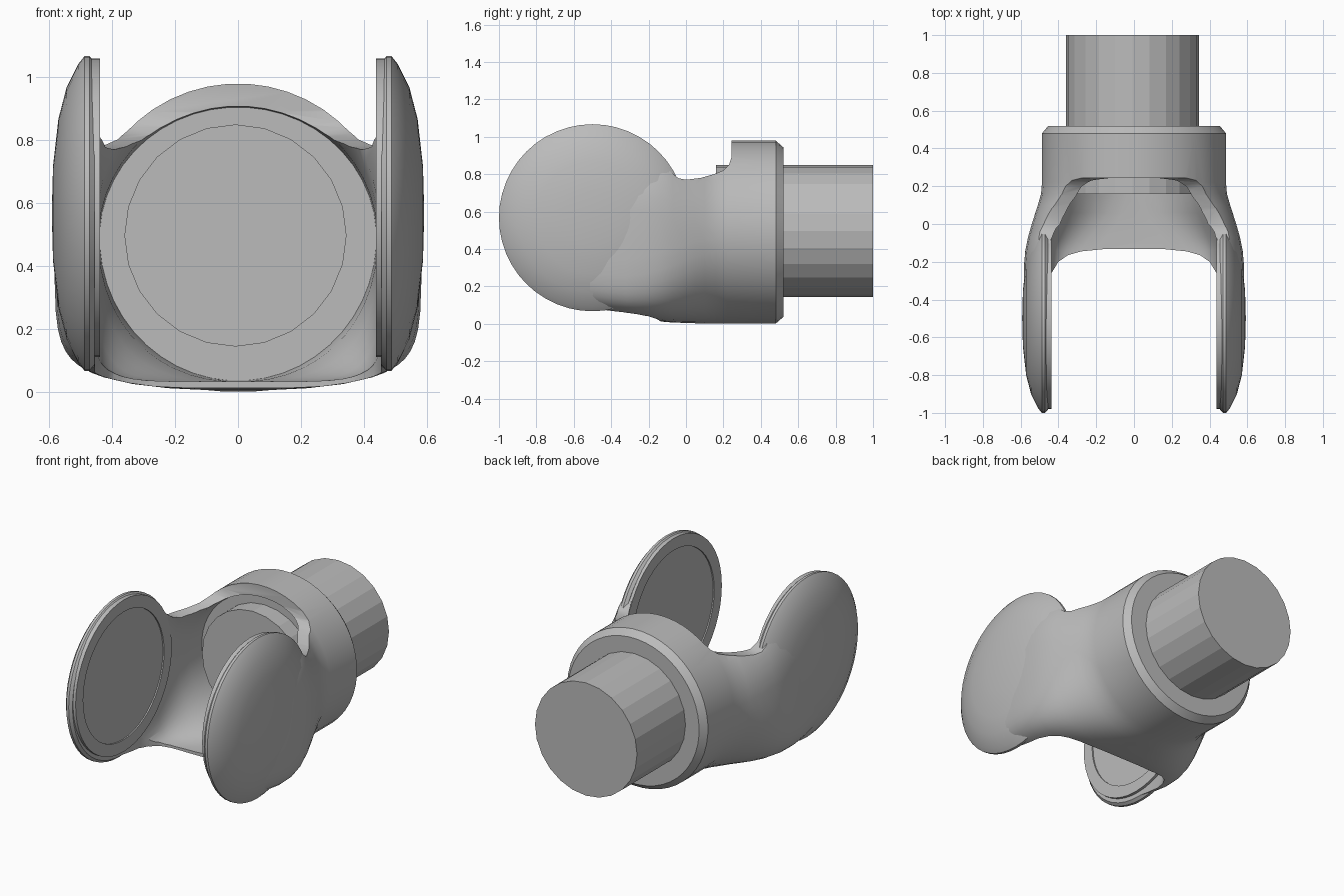
import bpy, bmesh, math
from mathutils import Matrix

if "Cube" in bpy.data.objects:
    bpy.data.objects.remove(bpy.data.objects["Cube"])

grey = bpy.data.materials.new("plain grey")
grey.diffuse_color = (0.5, 0.5, 0.5, 1)
grey.use_nodes = True
grey.node_tree.nodes["Principled BSDF"].inputs["Base Color"].default_value = grey.diffuse_color


def finish(name, bm, angle=None):
    bmesh.ops.recalc_face_normals(bm, faces=bm.faces)
    mesh = bpy.data.meshes.new(name)
    bm.to_mesh(mesh)
    bm.free()
    ob = bpy.data.objects.new(name, mesh)
    bpy.context.collection.objects.link(ob)
    mesh.materials.append(grey)
    if angle:
        smooth(ob, angle)
    return ob


def smooth(ob, angle):
    bpy.ops.object.select_all(action='DESELECT')
    ob.select_set(True)
    bpy.context.view_layer.objects.active = ob
    bpy.ops.object.shade_smooth_by_angle(angle=math.radians(angle))


def loft(name, sections, steps=48):
    """Rounded sections along y: (y, half width, mid z, low z, high z, low power, high power)."""
    bm = bmesh.new()
    rings = []
    for y, a, c, lo, hi, plo, phi in sections:
        ring = []
        for i in range(steps):
            t = 2 * math.pi * (i + 0.5) / steps
            co, si = math.cos(t), math.sin(t)
            p, h = (phi, hi - c) if si > 0 else (plo, c - lo)
            x = a * math.copysign(abs(co) ** (2 / p), co)
            z = c + h * math.copysign(abs(si) ** (2 / p), si)
            ring.append(bm.verts.new((x, y, z)))
        rings.append(ring)
    for r0, r1 in zip(rings, rings[1:]):
        for i in range(steps):
            j = (i + 1) % steps
            bm.faces.new((r0[i], r0[j], r1[j], r1[i]))
    bm.faces.new(rings[0])
    bm.faces.new(rings[-1])
    return finish(name, bm)


def prism(name, points, vector):
    bm = bmesh.new()
    face = bm.faces.new([bm.verts.new(p) for p in points])
    ext = bmesh.ops.extrude_face_region(bm, geom=[face])
    bmesh.ops.translate(bm, vec=vector,
                        verts=[v for v in ext['geom'] if isinstance(v, bmesh.types.BMVert)])
    return finish(name, bm)


def disc(name, profile, centre, side, steps):
    """Lathe (radius, x) around the x axis at centre (y, z)."""
    bm = bmesh.new()
    vs = [bm.verts.new((x, 0, r)) for r, x in profile]
    es = [bm.edges.new(p) for p in zip(vs, vs[1:])]
    bmesh.ops.spin(bm, geom=vs + es, cent=(0, 0, 0), axis=(1, 0, 0),
                   angle=2 * math.pi, steps=steps)
    bmesh.ops.remove_doubles(bm, verts=bm.verts, dist=0.0005)
    bmesh.ops.scale(bm, vec=(side, 1, 1), verts=bm.verts)
    bmesh.ops.translate(bm, vec=(0, *centre), verts=bm.verts)
    return finish(name, bm, 28)


# Fork body: round collar flaring into a wide trough
body = loft("fork_body", [
    (0.52, 0.455, 0.49, 0.035, 0.945, 2, 2),
    (0.48, 0.488, 0.49, 0.0, 0.98, 2, 2),
    (0.22, 0.488, 0.49, 0.0, 0.98, 2, 2),
    (0.16, 0.493, 0.49, 0.0, 0.985, 2.1, 2),
    (0.10, 0.51, 0.49, 0.0, 0.99, 2.3, 2.1),
    (0.05, 0.526, 0.50, 0.002, 1.0, 2.6, 2.2),
    (0.0, 0.542, 0.50, 0.004, 1.02, 2.9, 2.2),
    (-0.07, 0.562, 0.51, 0.006, 1.05, 3.5, 2.4),
    (-0.14, 0.576, 0.52, 0.012, 1.07, 4.2, 2.5),
    (-0.22, 0.583, 0.54, 0.025, 1.07, 5.2, 2.5),
    (-0.32, 0.583, 0.55, 0.038, 1.06, 6, 2.5),
    (-0.42, 0.578, 0.56, 0.048, 1.05, 6, 2.5),
    (-0.52, 0.568, 0.565, 0.062, 1.04, 6, 2.5),
])

# Hollow between the arms
hollow = loft("hollow_cutter", [
    (0.27, 0.44, 0.49, 0.035, 0.905, 2, 2),
    (0.15, 0.443, 0.49, 0.032, 0.92, 2.15, 2),
    (0.06, 0.447, 0.495, 0.03, 0.96, 2.8, 2.1),
    (0.0, 0.45, 0.50, 0.03, 1.0, 3.5, 2.2),
    (-0.07, 0.453, 0.51, 0.031, 1.1, 5, 3),
    (-0.14, 0.455, 0.52, 0.033, 1.2, 7, 6),
    (-0.32, 0.455, 0.55, 0.045, 1.3, 12, 12),
    (-1.1, 0.455, 0.55, 0.045, 1.3, 12, 12),
])

# Rounded opening through the floor
half = [(0.455, -1.1), (0.455, -0.33), (0.437, -0.26), (0.40, -0.20),
        (0.35, -0.165), (0.28, -0.145), (0.15, -0.132)]
plan = half + [(-x, y) for x, y in reversed(half)]
opening = prism("floor_cutter", [(x, y, -0.5) for x, y in plan], (0, 0, 2.5))

# Notch over the trough, running on into the edge of the arms
notch_line = [(0.243, 1.4), (0.243, 0.89), (0.23, 0.85), (0.20, 0.82), (0.15, 0.80),
              (0.08, 0.78), (0.0, 0.77), (-0.04, 0.778), (-0.08, 0.81), (-0.14, 0.88),
              (-0.2, 0.94), (-0.3, 1.0), (-0.4, 1.03), (-0.6, 1.04), (-0.6, 1.4)]
notch = prism("notch_cutter", [(-1, y, z) for y, z in notch_line], (2, 0, 0))

for cutter in (hollow, opening, notch):
    mod = body.modifiers.new(cutter.name, 'BOOLEAN')
    mod.operation = 'DIFFERENCE'
    mod.solver = 'EXACT'
    mod.object = cutter
    bpy.context.view_layer.objects.active = body
    bpy.ops.object.modifier_apply(modifier=mod.name)
    cutter.hide_render = True
for cutter in (hollow, opening, notch):
    bpy.data.objects.remove(cutter)
smooth(body, 28)

# Domed arm ends and their recessed inner plates
dome = [(0, 0.456), (0.485, 0.456), (0.5, 0.472), (0.5, 0.488), (0.475, 0.508),
        (0.40, 0.545), (0.30, 0.571), (0.15, 0.588), (0, 0.592)]
plate = [(0, 0.446), (0.40, 0.446), (0.40, 0.438), (0.475, 0.438), (0.475, 0.48), (0, 0.48)]
for label, side in (("left", -1), ("right", 1)):
    disc(label + "_arm_dome", dome, (-0.5, 0.567), side, 48)
    disc(label + "_inner_plate", plate, (-0.505, 0.585), side, 48)

# Stub shaft
bm = bmesh.new()
bmesh.ops.create_cone(bm, cap_ends=True, segments=24, radius1=0.353, radius2=0.353, depth=0.84,
                      matrix=Matrix.Translation((-0.008, 0.58, 0.497))
                      @ Matrix.Rotation(math.pi / 2, 4, 'X'))
finish("stub_shaft", bm)
